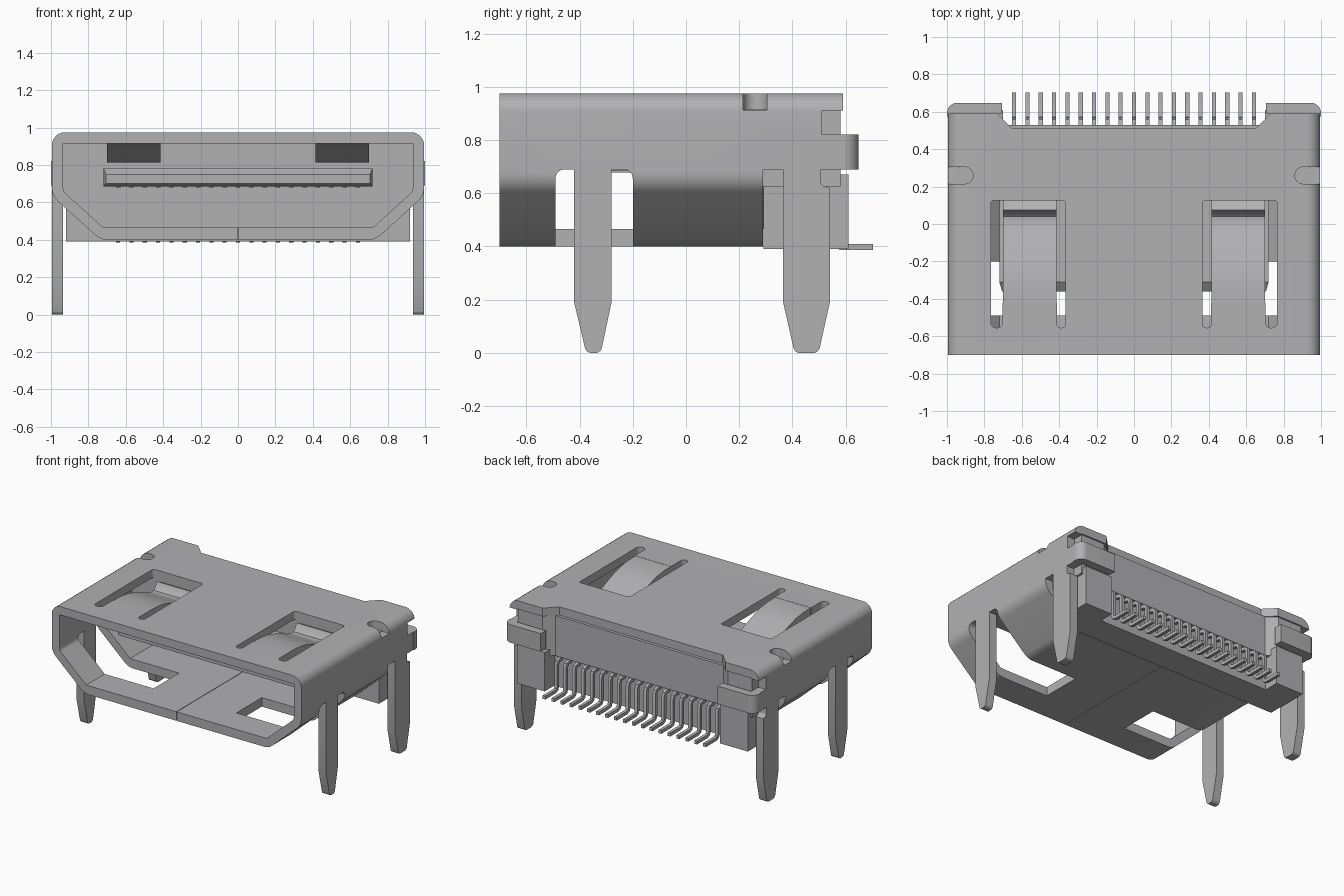
import bpy, bmesh, math
from mathutils import Vector

cube = bpy.data.objects.get("Cube")
if cube:
    bpy.data.objects.remove(cube, do_unlink=True)

grey = bpy.data.materials.new("connector grey")
grey.use_nodes = True
colour = (0.44, 0.44, 0.45, 1)
grey.diffuse_color = colour
grey.node_tree.nodes["Principled BSDF"].inputs["Base Color"].default_value = colour


def rounded(points, steps=6):
    """Round each (u, v, radius) corner; a missing radius keeps it sharp."""
    out = []
    for i, p in enumerate(points):
        c = Vector(p[:2])
        r = p[2] if len(p) > 2 else 0
        if not r:
            out.append(c)
            continue
        a = (Vector(points[i - 1][:2]) - c).normalized()
        b = (Vector(points[(i + 1) % len(points)][:2]) - c).normalized()
        half = a.angle(b) / 2
        reach = r / math.tan(half)
        centre = c + (a + b).normalized() * (r / math.sin(half))
        start, end = c + a * reach - centre, c + b * reach - centre
        for k in range(steps + 1):
            ray = start.lerp(end, k / steps).normalized()
            out.append(centre + ray * r)
    return out


def prism(name, points, axis, lo, hi):
    """Extrude a 2D outline along an axis."""
    place = {"x": lambda u, v, d: (d, u, v),
             "y": lambda u, v, d: (u, d, v),
             "z": lambda u, v, d: (u, v, d)}[axis]
    bm = bmesh.new()
    outline = rounded(points)
    rings = [[bm.verts.new(place(p[0], p[1], d)) for p in outline] for d in (lo, hi)]
    for ring in rings:
        bm.faces.new(ring)
    n = len(outline)
    for i in range(n):
        j = (i + 1) % n
        bm.faces.new((rings[0][i], rings[0][j], rings[1][j], rings[1][i]))
    bmesh.ops.recalc_face_normals(bm, faces=bm.faces)
    mesh = bpy.data.meshes.new(name)
    bm.to_mesh(mesh)
    bm.free()
    mesh.materials.append(grey)
    obj = bpy.data.objects.new(name, mesh)
    bpy.context.collection.objects.link(obj)
    return obj


def rect(u0, u1, v0, v1, r=0):
    return [(u0, v0, r), (u1, v0, r), (u1, v1, r), (u0, v1, r)]


def mirrored(points):
    """Complete a right-hand outline across x = 0."""
    return points + [(-p[0], *p[1:]) for p in reversed(points)]


def flip(points, s):
    return [(p[0] * s, *p[1:]) for p in points]


def strip(name, path, thick, x0, x1):
    """Bent sheet strip following a y-z path."""
    pts = [Vector(p) for p in path]
    above, below = [], []
    for i, p in enumerate(pts):
        t = (pts[min(i + 1, len(pts) - 1)] - pts[max(i - 1, 0)]).normalized()
        n = Vector((-t.y, t.x)) * thick / 2
        above.append(tuple(p + n))
        below.append(tuple(p - n))
    return prism(name, above + below[::-1], "x", x0, x1)


def cut(target, cutter):
    cutter.hide_render = True
    mod = target.modifiers.new("cut", "BOOLEAN")
    mod.operation = "DIFFERENCE"
    mod.solver = "EXACT"
    mod.object = cutter
    bpy.context.view_layer.objects.active = target
    bpy.ops.object.modifier_apply(modifier=mod.name)
    bpy.data.objects.remove(cutter, do_unlink=True)


# Metal shell: folded tube with six-sided section
outer = mirrored([(0.735, 0.40, 0.1), (0.995, 0.635, 0.1), (0.995, 0.975, 0.07)])
inner = mirrored([(0.72, 0.465), (0.935, 0.66, 0.04), (0.935, 0.915)])
shell = prism("shell", outer, "y", -0.70, 0.59)
cut(shell, prism("bore", inner, "y", -1, 1))

# Shell openings: open lower rear, seam, notched rear edge
cut(shell, prism("rear_cut", rect(0.29, 1, 0, 0.69), "x", -2, 2))
cut(shell, prism("seam_cut", rect(-0.002, 0.002, -1, 1), "z", 0.3, 0.5))
cut(shell, prism("edge_cut", mirrored([(0.65, 0.51), (0.75, 0.61)]), "z", 0.8, 1.2))
for s in (-1, 1):
    side = sorted((0.33 * s, 1.5 * s))
    cut(shell, prism("window_cut", [(-0.49, 0), (-0.20, 0), (-0.20, 0.69, 0.034),
                                    (-0.49, 0.69, 0.034)], "x", *side))
    cut(shell, prism("notch_cut", rect(0.51, 0.7, 0.82, 0.91), "x", *side))
    cut(shell, prism("relief_cut", flip(rect(0.86, 1.2, 0.215, 0.305, 0.044), s),
                     "z", 0.912, 1.2))
    cut(shell, prism("spring_cut", flip([
        (0.365, -0.555, 0.022), (0.413, -0.555, 0.022), (0.413, -0.42),
        (0.703, -0.42), (0.703, -0.555, 0.028), (0.765, -0.555, 0.028),
        (0.765, 0.125, 0.015), (0.365, 0.125, 0.015)], s), "z", 0.8, 1.2))

for s, label in ((1, "left"), (-1, "right")):
    # Spring finger dipping into the opening
    strip(label + "_spring",
          [(-0.42, 0.945), (-0.34, 0.943), (-0.26, 0.933), (-0.18, 0.91), (-0.1, 0.88),
           (-0.04, 0.855), (0.01, 0.841), (0.05, 0.845), (0.08, 0.87), (0.1, 0.91)],
          0.058, *sorted((0.415 * s, 0.70 * s)))
    # Board legs
    wall = sorted((0.935 * s, 0.995 * s))
    prism(label + "_front_leg",
          [(-0.42, 0.70), (-0.42, 0.19), (-0.375, 0, 0.025), (-0.32, 0, 0.025),
           (-0.28, 0.19), (-0.28, 0.70)], "x", *wall)
    prism(label + "_rear_leg",
          [(0.365, 0.70), (0.365, 0.19), (0.408, 0, 0.025), (0.498, 0, 0.025),
           (0.54, 0.19), (0.54, 0.62), (0.505, 0.63, 0.02), (0.505, 0.70)], "x", *wall)
    # Clamp tab wrapping the rear corner
    prism(label + "_clamp",
          flip([(0.935, 0.575), (1.0, 0.575), (1.0, 0.648, 0.055), (0.705, 0.648),
                (0.705, 0.59), (0.935, 0.59)], s), "z", 0.69, 0.82)
    # Insulator column beside the pins
    prism(label + "_column", flip(rect(0.70, 0.92, 0.49, 0.61), s), "z", 0.39, 0.67)

# Insulator body
prism("insulator_front", inner, "y", 0.13, 0.30)
prism("insulator_beam", mirrored([(0.934, 0.20), (0.934, 0.58), (0.74, 0.58), (0.67, 0.53)][::-1]),
      "z", 0.625, 0.914)
prism("insulator_base", rect(-0.92, 0.92, 0.292, 0.50), "z", 0.39, 0.63)

# Contact tongue with chamfered front edge
tongue = prism("tongue", rect(-0.72, 0.72, 0.685, 0.785), "y", -0.36, 0.15)
bm = bmesh.new()
bm.from_mesh(tongue.data)
bmesh.ops.bisect_plane(bm, geom=bm.verts[:] + bm.edges[:] + bm.faces[:],
                       plane_co=(0, -0.31, 0), plane_no=(0, 1, 0))
for v in bm.verts:
    if v.co.y < -0.35:
        v.co.x *= 0.98
        v.co.z = 0.70 if v.co.z < 0.73 else 0.748
bm.to_mesh(tongue.data)
bm.free()

# Contacts under the tongue and solder pins at the rear
for i in range(19):
    x = (i - 9) * 0.0712
    prism(f"contact_{i + 1}", rect(x - 0.012, x + 0.012, 0.677, 0.69), "y", -0.30, 0.14)
    strip(f"pin_{i + 1}",
          [(0.46, 0.608), (0.53, 0.608), (0.549, 0.60), (0.557, 0.58), (0.557, 0.425),
           (0.564, 0.405), (0.582, 0.398), (0.703, 0.398)],
          0.024, x - 0.011, x + 0.011)

# Smooth the bends, keep the edges sharp
for obj in bpy.context.scene.objects:
    obj.select_set(obj.type == "MESH")
bpy.context.view_layer.objects.active = shell
bpy.ops.object.shade_smooth_by_angle(angle=math.radians(30))
bpy.ops.object.select_all(action="DESELECT")
